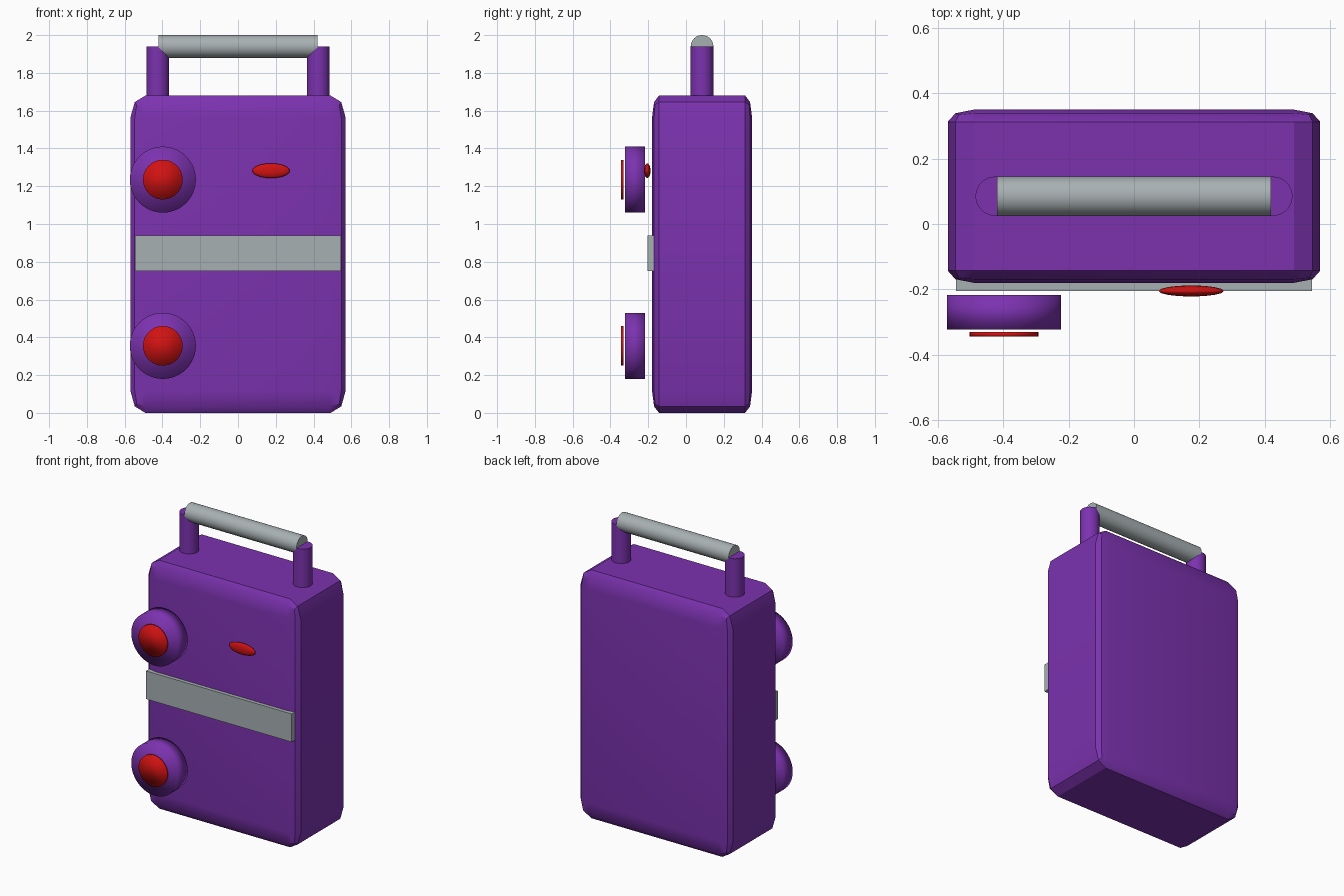
import bpy, bmesh, math
from mathutils import Matrix, Vector

if "Cube" in bpy.data.objects:
    bpy.data.objects.remove(bpy.data.objects["Cube"])


def material(name, rgb):
    m = bpy.data.materials.new(name)
    m.diffuse_color = (*rgb, 1)
    m.use_nodes = True
    m.node_tree.nodes["Principled BSDF"].inputs["Base Color"].default_value = m.diffuse_color
    return m


PURPLE = material("purple", (0.20, 0.032, 0.43))
GREY = material("cool grey", (0.39, 0.435, 0.445))
RED = material("red", (0.64, 0.006, 0.006))


def finish(bm, name, mat, loc, angle=30):
    bmesh.ops.recalc_face_normals(bm, faces=bm.faces)
    me = bpy.data.meshes.new(name)
    bm.to_mesh(me)
    bm.free()
    me.materials.append(mat)
    ob = bpy.data.objects.new(name, me)
    ob.location = loc
    bpy.context.collection.objects.link(ob)
    bpy.ops.object.select_all(action='DESELECT')
    ob.select_set(True)
    bpy.context.view_layer.objects.active = ob
    bpy.ops.object.shade_smooth_by_angle(angle=math.radians(angle))
    return ob


def box(name, mat, loc, size, bevel=0):
    # the bevel is made on a unit cube, so it stretches with the size
    bm = bmesh.new()
    bmesh.ops.create_cube(bm, size=1)
    if bevel:
        bmesh.ops.bevel(bm, geom=bm.edges[:], offset=bevel, segments=2,
                        profile=0.5, affect='EDGES')
    bmesh.ops.scale(bm, vec=size, verts=bm.verts)
    return finish(bm, name, mat, loc)


def cylinder(name, mat, loc, radius, depth, axis='Z', angle=30):
    bm = bmesh.new()
    bmesh.ops.create_cone(bm, cap_ends=True, segments=48, radius1=radius,
                          radius2=radius, depth=depth)
    turn = {'X': Vector((1, 0, 0)), 'Y': Vector((0, 1, 0)), 'Z': Vector((0, 0, 1))}[axis]
    rot = Vector((0, 0, 1)).rotation_difference(turn).to_matrix()
    bmesh.ops.rotate(bm, cent=(0, 0, 0), matrix=rot, verts=bm.verts)
    return finish(bm, name, mat, loc, angle)


MID_Y = 0.085

# Case and the band across its front
box("case", PURPLE, (0, MID_Y, 0.84), (1.14, 0.53, 1.68), 0.07)
box("front_band", GREY, (0, -0.1875, 0.845), (1.09, 0.035, 0.19))

# Handle: two posts and a grip
for side, x in (("left", -0.425), ("right", 0.425)):
    cylinder(side + "_handle_post", PURPLE, (x, MID_Y, 1.79), 0.06, 0.30)
cylinder("handle_grip", GREY, (0, MID_Y, 1.94), 0.06, 0.84, 'X')

# Round knobs with red caps, standing off the front
for name, z in (("upper", 1.235), ("lower", 0.355)):
    cylinder(name + "_knob", PURPLE, (-0.398, -0.27, z), 0.175, 0.105, 'Y', 180)
    cylinder(name + "_knob_cap", RED, (-0.398, -0.3375, z), 0.105, 0.015, 'Y', 180)

# Small flattened red button
bm = bmesh.new()
bmesh.ops.create_uvsphere(bm, u_segments=16, v_segments=10, radius=1)
bmesh.ops.scale(bm, vec=(0.10, 0.017, 0.039), verts=bm.verts)
finish(bm, "button", RED, (0.175, -0.205, 1.282), 180)
